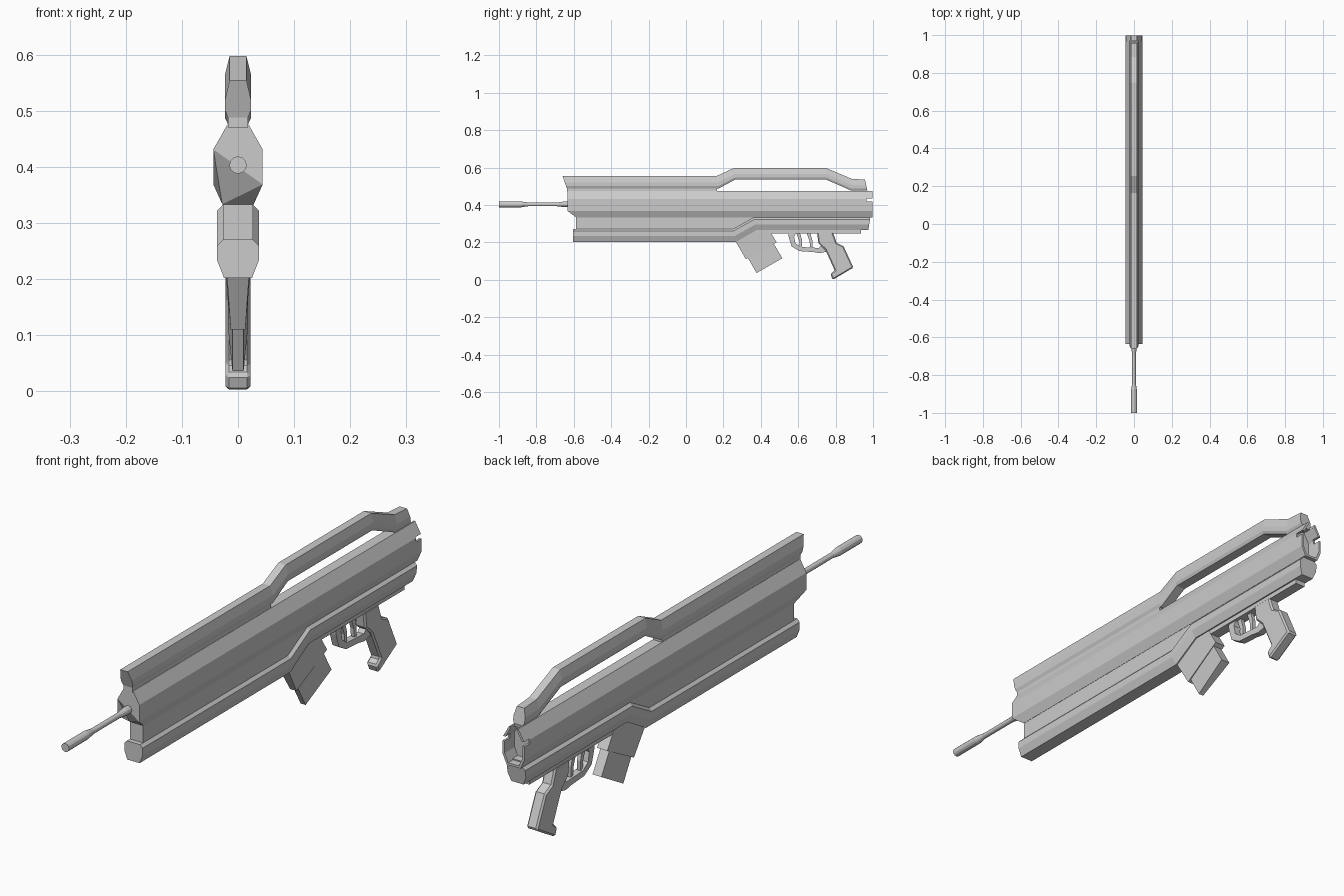
import bpy, bmesh, math

if "Cube" in bpy.data.objects:
    bpy.data.objects.remove(bpy.data.objects["Cube"])


def make(name, verts, faces):
    mesh = bpy.data.meshes.new(name)
    mesh.from_pydata(verts, [], faces)
    bm = bmesh.new()
    bm.from_mesh(mesh)
    bmesh.ops.recalc_face_normals(bm, faces=bm.faces)
    bm.to_mesh(mesh)
    bm.free()
    ob = bpy.data.objects.new(name, mesh)
    bpy.context.collection.objects.link(ob)
    return ob


def skin(name, rings):
    """Bridge equal-length rings and cap both ends."""
    n = len(rings[0])
    faces = [list(range(n)), [(len(rings) - 1) * n + i for i in range(n)]]
    for r in range(len(rings) - 1):
        for i in range(n):
            j = (i + 1) % n
            faces.append([r * n + i, r * n + j, (r + 1) * n + j, (r + 1) * n + i])
    return make(name, [v for ring in rings for v in ring], faces)


def loft(name, half, stations):
    """half: (half width, t from top 0 to bottom 1); stations: top y,z, bottom y,z."""
    section = half + [(-x, t) for x, t in reversed(half)]
    return skin(name, [[(x, ty + (by - ty) * t, tz + (bz - tz) * t) for x, t in section]
                       for ty, tz, by, bz in stations])


def prism(name, profile, widths):
    """Side profile (y, z) given thickness along x, one half width per point."""
    if not isinstance(widths, list):
        widths = [widths] * len(profile)
    return skin(name, [[(s * w, y, z) for (y, z), w in zip(profile, widths)] for s in (-1, 1)])


def box(name, hx, y0, y1, z0, z1):
    return prism(name, [(y0, z0), (y1, z0), (y1, z1), (y0, z1)], hx)


def apply_mod(ob, kind, **settings):
    mod = ob.modifiers.new(kind.title(), kind)
    for key, value in settings.items():
        setattr(mod, key, value)
    bpy.context.view_layer.objects.active = ob
    bpy.ops.object.modifier_apply(modifier=mod.name)


def cut(ob, cutter):
    apply_mod(ob, 'BOOLEAN', object=cutter, operation='DIFFERENCE', solver='EXACT')
    bpy.data.objects.remove(cutter)


# Carry rail, bent over the handle gap
loft("carry_rail", [(.015, 0), (.023, .52), (.023, .82), (.018, 1)],
     [(-.66, .555, -.637, .488), (.165, .555, .175, .488), (.255, .597, .262, .535),
      (.75, .597, .75, .535), (.885, .54, .885, .476), (.957, .535, .97, .476)])
box("rail_neck", .018, -.637, .165, .47, .495)

# Upper body: faceted shell with slanted front chin
body = loft("upper_body", [(.019, 0), (.044, .31), (.044, .75), (.028, 1)],
            [(-.634, .475, -.634, .333), (.998, .475, .998, .333)])
for v in body.data.vertices:
    if v.co.y < 0 and v.co.z < .34:
        v.co.y = -.587

# Hollow rear end, open at the top, with a slit across the sides
cut(body, loft("rear_recess", [(.014, 0), (.036, .31), (.036, .75), (.022, 1)],
               [(.94, .467, .94, .341), (1.05, .467, 1.05, .341)]))
cut(body, box("rear_top_slot", .0135, .972, 1.05, .44, .5))
cut(body, box("rear_side_slit", .06, .966, 1.05, .417, .434))

# Middle web and the lower bulge that steps up behind the magazine
prism("middle_web", [(-.587, .345), (-.587, .24), (.27, .24), (.38, .30), (.97, .30), (.97, .345)], .027)
loft("lower_body", [(.027, 0), (.037, .15), (.037, .55), (.025, 1)],
     [(-.605, .27, -.605, .202), (.25, .27, .267, .202),
      (.362, .332, .377, .265), (.985, .332, .975, .265)])
box("grip_mount", .02, .44, .935, .248, .275)

# Barrel with a thicker tip
sides = 12
barrel = [[(r * math.cos(2 * math.pi * i / sides), y, .403 + r * math.sin(2 * math.pi * i / sides))
           for i in range(sides)]
          for y, r in [(-1, .0155), (-.88, .0155), (-.845, .010), (-.69, .010), (-.655, .0145), (-.60, .0145)]]
skin("barrel", barrel)

# Magazine in two blocks, narrower at the front
prism("magazine_housing", [(.262, .21), (.32, .11), (.485, .20), (.43, .29)], [.020, .013, .021, .021])
prism("magazine", [(.33, .118), (.377, .036), (.515, .115), (.467, .197)], [.010, .010, .018, .018])

# Grip with chamfered edges
grip = prism("grip", [(.70, .255), (.708, .195), (.745, .16), (.795, .05), (.772, .03), (.785, 0),
                      (.895, .065), (.843, .178), (.805, .197), (.785, .255)], .022)
apply_mod(grip, 'BEVEL', width=.006, segments=1, limit_method='ANGLE', angle_limit=math.radians(60))

# Trigger guard and the pair of triggers
prism("trigger_guard", [(.545, .255), (.55, .225), (.565, .178), (.607, .153), (.68, .148), (.715, .142),
                        (.75, .15), (.725, .185), (.71, .17), (.615, .175), (.585, .195), (.578, .23), (.59, .255)], .013)
for i, y in enumerate((.60, .655)):
    prism(f"trigger_{i + 1}", [(y - .012, .255), (y + .006, .205), (y + .008, .175),
                               (y + .02, .172), (y + .021, .21), (y + .008, .255)], .007)
